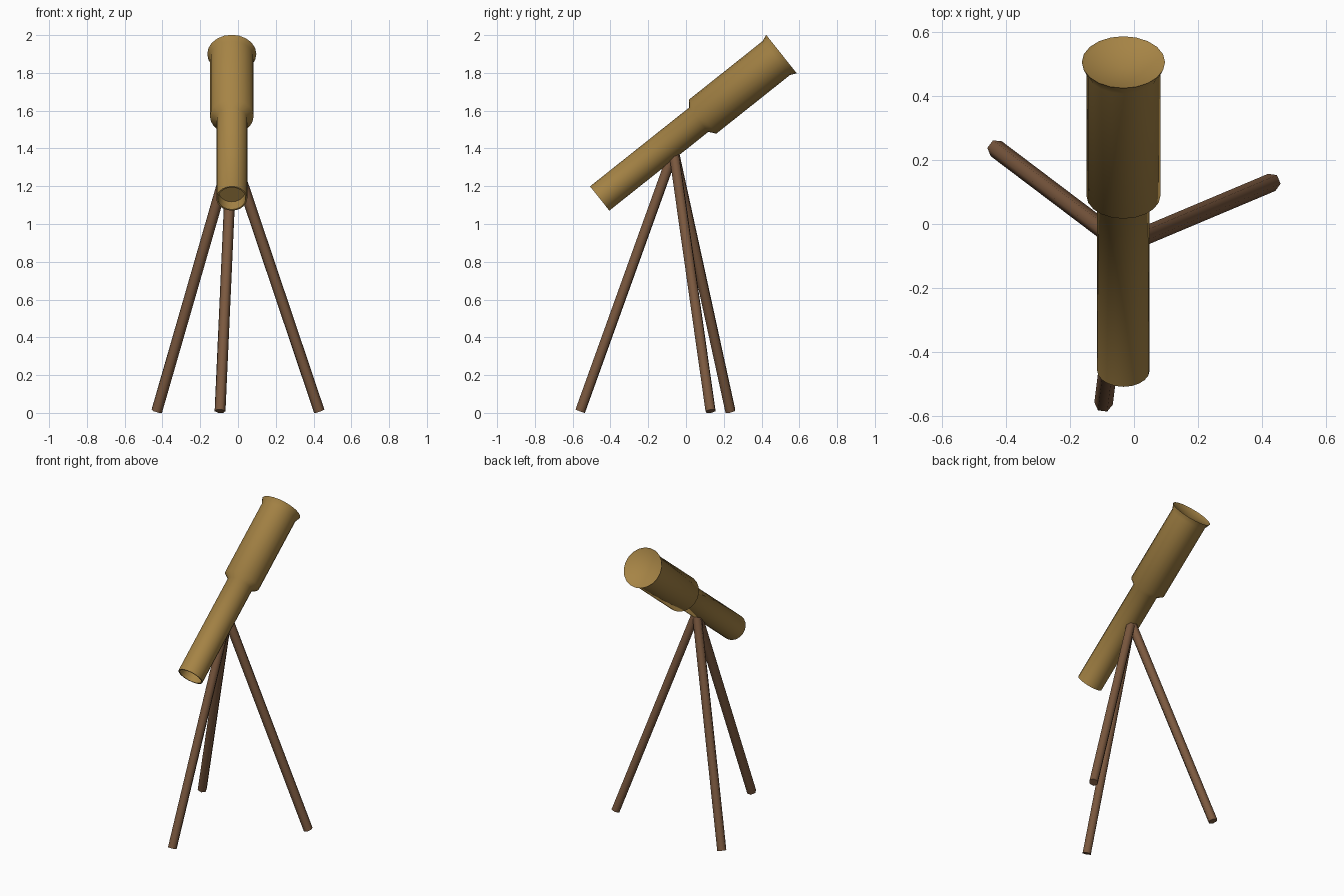
import bpy, bmesh, math
from mathutils import Vector

if "Cube" in bpy.data.objects:
    bpy.data.objects.remove(bpy.data.objects["Cube"])


def material(name, rgb):
    m = bpy.data.materials.new(name)
    m.diffuse_color = (*rgb, 1)
    m.use_nodes = True
    m.node_tree.nodes["Principled BSDF"].inputs["Base Color"].default_value = m.diffuse_color
    return m


def lathe(name, profile, start, end, sides, mat):
    """Spin a closed (radius, distance) profile around the line start -> end."""
    start, end = Vector(start), Vector(end)
    rot = (end - start).to_track_quat('Z', 'Y')
    bm = bmesh.new()
    rings = []
    for r, d in profile:
        n = 1 if r == 0 else sides
        rings.append([bm.verts.new(start + rot @ Vector((
            r * math.cos(2 * math.pi * i / sides),
            r * math.sin(2 * math.pi * i / sides), d))) for i in range(n)])
    for a, b in zip(rings, rings[1:]):
        for i in range(sides):
            j = (i + 1) % sides
            quad = [a[i % len(a)], a[j % len(a)], b[j % len(b)], b[i % len(b)]]
            bm.faces.new(list(dict.fromkeys(quad)))
    bmesh.ops.recalc_face_normals(bm, faces=bm.faces)
    me = bpy.data.meshes.new(name)
    bm.to_mesh(me)
    bm.free()
    me.materials.append(mat)
    ob = bpy.data.objects.new(name, me)
    bpy.context.collection.objects.link(ob)
    bpy.ops.object.select_all(action='DESELECT')
    ob.select_set(True)
    bpy.context.view_layer.objects.active = ob
    bpy.ops.object.shade_smooth_by_angle(angle=math.radians(62))
    return ob


brass = material("brass", (0.38, 0.23, 0.06))
wood = material("wood", (0.20, 0.10, 0.05))

# Telescope tube: recessed eyepiece, narrow tube, wide tube, flared dished front
X = -0.033
tube_profile = [(0, 0.06), (0.070, 0.06), (0.074, 0.0), (0.082, 0.0),
                (0.082, 0.67), (0.1155, 0.697), (0.1155, 1.195),
                (0.130, 1.229), (0.121, 1.222), (0, 1.205)]
lathe("telescope_tube", tube_profile, (X, -0.457, 1.135), (X, 0.505, 1.90), 20, brass)

# Tripod legs meeting under the tube
apex = Vector((X, -0.065, 1.385))
feet = {"front_leg": (-0.095, -0.56), "left_leg": (-0.43, 0.235), "right_leg": (0.43, 0.13)}
for name, (x, y) in feet.items():
    foot = Vector((x, y, 0.009))
    length = (apex - foot).length
    lathe(name, [(0, 0), (0.029, 0), (0.029, length), (0, length)], foot, apex, 6, wood)
